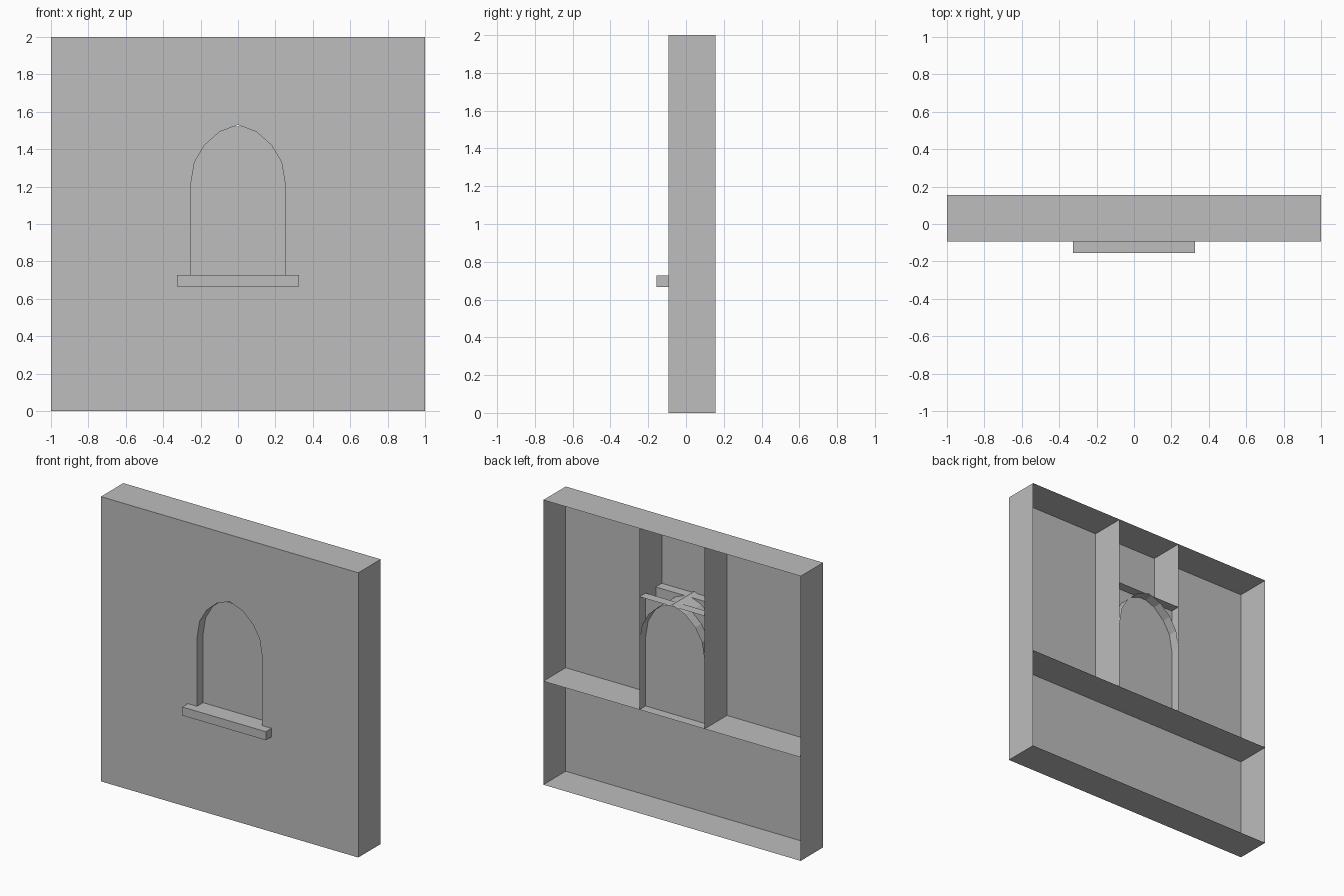
import bpy, bmesh

if "Cube" in bpy.data.objects:
    bpy.data.objects.remove(bpy.data.objects["Cube"])

# Main dimensions
FRONT, BACK, SILL_Y = -0.093, 0.155, -0.155
W, H = 1.0, 2.0
OPEN_X, SILL_Z, PANE_TOP = 0.253, 0.727, 1.52
PANE_FRONT, PANE_BACK = -0.026, 0.087
# Right half of the arch, from apex to springing line
ARCH = [(0, 1.53), (0.10, 1.492), (0.18, 1.42), (0.233, 1.33), (OPEN_X, 1.21)]

stone = bpy.data.materials.new("plain_grey")
stone.diffuse_color = (0.51, 0.51, 0.51, 1)
stone.use_nodes = True
stone.node_tree.nodes["Principled BSDF"].inputs["Base Color"].default_value = stone.diffuse_color


def make(name, faces):
    """Flat-shaded object from a list of polygons."""
    bm = bmesh.new()
    for pts in faces:
        bm.faces.new([bm.verts.new(p) for p in pts])
    bmesh.ops.remove_doubles(bm, verts=bm.verts, dist=1e-5)
    me = bpy.data.meshes.new(name)
    bm.to_mesh(me)
    bm.free()
    me.materials.append(stone)
    ob = bpy.data.objects.new(name, me)
    bpy.context.collection.objects.link(ob)
    return ob


def level(x, y0, y1, z):          # horizontal sheet
    return [(-x, y0, z), (x, y0, z), (x, y1, z), (-x, y1, z)]


def upright(x, z0, z1):           # full-depth side sheet
    return [(x, FRONT, z0), (x, BACK, z0), (x, BACK, z1), (x, FRONT, z1)]


def facing(x, y, z0, z1):         # sheet facing the front
    return [(-x, y, z0), (x, y, z0), (x, y, z1), (-x, y, z1)]


# Front wall sheet with arched opening, two mirrored halves
half = [(0, 0), (W, 0), (W, H), (0, H)] + ARCH + [(OPEN_X, SILL_Z), (0, SILL_Z)]
right = [(x, FRONT, z) for x, z in half]
left = [(-x, FRONT, z) for x, z in reversed(half)]
make("wall_front", [right, left])

# Outer rim of the open-backed wall
make("wall_rim", [upright(W, 0, H), upright(-W, 0, H)[::-1],
                  level(W, FRONT, BACK, H), level(W, FRONT, BACK, 0)[::-1]])

# Inner partitions: shelf at sill height and uprights beside the window
make("inner_shelf", [level(W, FRONT, BACK, SILL_Z)])
make("inner_uprights", [upright(OPEN_X, SILL_Z, H)[::-1], upright(-OPEN_X, SILL_Z, H)])

# Arch underside running through the wall
soffit = []
for s in (1, -1):
    for (xa, za), (xb, zb) in zip(ARCH, ARCH[1:]):
        f = [(s * xa, FRONT, za), (s * xa, BACK, za), (s * xb, BACK, zb), (s * xb, FRONT, zb)]
        soffit.append(f[::-s])
make("arch_soffit", soffit)

# Window panes, front and back, each with its top ledge
make("pane_front", [facing(OPEN_X, PANE_FRONT, SILL_Z, PANE_TOP),
                    level(OPEN_X, FRONT, PANE_FRONT, PANE_TOP)[::-1]])
make("pane_back", [facing(OPEN_X, PANE_BACK, SILL_Z, PANE_TOP)[::-1],
                   level(OPEN_X, PANE_BACK, BACK, PANE_TOP)[::-1]])

# Projecting sill, open where it meets the wall
SX, SZ = 0.325, 0.667
sill_end = [(SX, SILL_Y, SZ), (SX, FRONT, SZ), (SX, FRONT, SILL_Z), (SX, SILL_Y, SILL_Z)]
make("sill", [facing(SX, SILL_Y, SZ, SILL_Z),
              level(SX, SILL_Y, FRONT, SILL_Z),
              level(SX, SILL_Y, FRONT, SZ)[::-1],
              sill_end, [(-x, y, z) for x, y, z in reversed(sill_end)]])
